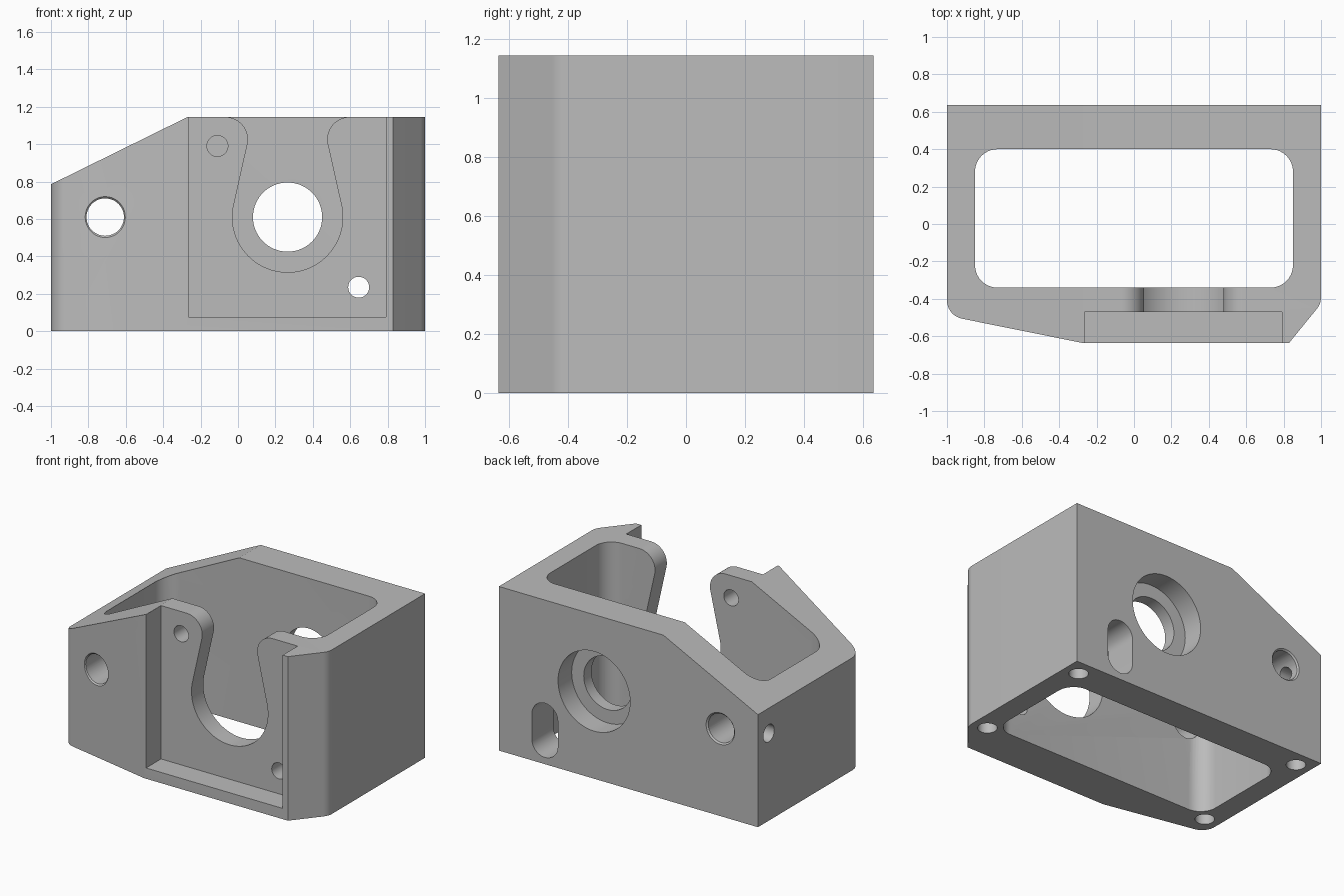
import bpy, bmesh
from math import sin, cos, tan, radians, atan2, pi
from mathutils import Vector

if "Cube" in bpy.data.objects:
    bpy.data.objects.remove(bpy.data.objects["Cube"], do_unlink=True)

HEIGHT = 1.145
BACK = 0.635

grey = bpy.data.materials.new("plain_grey")
grey.use_nodes = True
GREY = (0.5, 0.5, 0.5, 1)
grey.diffuse_color = GREY
grey.node_tree.nodes["Principled BSDF"].inputs["Base Color"].default_value = GREY


def arc(cx, cy, r, a0, a1, n=24):
    """Points along an arc, angles in degrees."""
    angles = [radians(a0 + (a1 - a0) * i / n) for i in range(n + 1)]
    return [(cx + r * cos(a), cy + r * sin(a)) for a in angles]


def circle(cx, cy, r, n=48):
    return arc(cx, cy, r, 0, 360, n)[:-1]


def rounded(corners, n=10):
    """Polygon from (x, y, radius) corners with filleted corners."""
    pts = []
    for i, (x, y, r) in enumerate(corners):
        p = Vector((x, y))
        if not r:
            pts.append((x, y))
            continue
        a = (Vector(corners[i - 1][:2]) - p).normalized()
        b = (Vector(corners[(i + 1) % len(corners)][:2]) - p).normalized()
        half = a.angle(b) / 2
        centre = p + (a + b).normalized() * r / sin(half)
        start = p + a * r / tan(half) - centre
        end = p + b * r / tan(half) - centre
        a0 = atan2(start.y, start.x)
        sweep = (atan2(end.y, end.x) - a0 + pi) % (2 * pi) - pi
        for k in range(n + 1):
            t = a0 + sweep * k / n
            pts.append((centre.x + r * cos(t), centre.y + r * sin(t)))
    return pts


def finish(name, bm):
    bmesh.ops.recalc_face_normals(bm, faces=bm.faces)
    mesh = bpy.data.meshes.new(name)
    bm.to_mesh(mesh)
    bm.free()
    mesh.materials.append(grey)
    obj = bpy.data.objects.new(name, mesh)
    bpy.context.collection.objects.link(obj)
    return obj


def prism(name, pts, axis, lo, hi):
    """Extrude a 2D profile along an axis from lo to hi."""
    place = {"x": lambda u, v, w: (w, u, v),
             "y": lambda u, v, w: (u, w, v),
             "z": lambda u, v, w: (u, v, w)}[axis]
    bm = bmesh.new()
    face = bm.faces.new([bm.verts.new(place(u, v, lo)) for u, v in pts])
    new = bmesh.ops.extrude_face_region(bm, geom=[face])["geom"]
    bmesh.ops.translate(bm, vec=Vector(place(0, 0, hi - lo)),
                        verts=[g for g in new if isinstance(g, bmesh.types.BMVert)])
    return finish(name, bm)


def countersink(name, location, normal):
    """Shallow cone that softens the rim of a bolt hole."""
    bm = bmesh.new()
    bmesh.ops.create_cone(bm, cap_ends=True, segments=48,
                          radius1=0.09, radius2=0.13, depth=0.04)
    obj = finish(name, bm)
    obj.rotation_mode = "QUATERNION"
    obj.rotation_quaternion = Vector((0, 0, 1)).rotation_difference(Vector(normal))
    obj.location = location
    return obj


# Outer block with angled front corners
body = prism("housing_body", rounded([
    (-1, BACK, 0), (1, BACK, 0), (1, -0.426, 0.1), (0.83, -BACK, 0),
    (-0.28, -BACK, 0), (-1, -0.49, 0.1)]), "z", 0, HEIGHT)

cutters = []


def cut(*args):
    cutters.append(prism(*args))


# Sloped top corner, inner cavity and front recess
cut("slope_cutter", [(-1.1, 0.736), (-0.27, HEIGHT), (-0.1, 1.229), (-1.1, 1.4)],
    "y", -1, 1)
cut("cavity_cutter", rounded([(-0.85, -0.34, 0.12), (0.85, -0.34, 0.12),
                              (0.85, 0.4, 0.12), (-0.85, 0.4, 0.12)]), "z", -0.1, 1.3)
cut("recess_cutter", [(-0.265, 0.075), (0.79, 0.075), (0.79, 1.3), (-0.265, 1.3)],
    "y", -0.8, -0.47)

# Keyhole notch in the front wall, symmetrical about the bore
BORE_X, BORE_Z = 0.265, 0.61
shoulder = [(-0.067, 1.3)] + arc(-0.067, HEIGHT - 0.12, 0.12, 90, -11, 14)
mirrored = [(2 * BORE_X - x, z) for x, z in reversed(shoulder)]
cut("notch_cutter", shoulder + arc(BORE_X, BORE_Z, 0.295, 169, 371, 48) + mirrored,
    "y", -0.55, -0.25)

# Stepped bore in the back wall
cut("bore_cutter", circle(BORE_X, BORE_Z, 0.185, 64), "y", 0.3, 0.8)
cut("counterbore_cutter", circle(BORE_X, BORE_Z, 0.278, 64), "y", BACK - 0.15, 0.8)

# Slot in the back wall
cut("slot_cutter", arc(0.645, 0.325, 0.1, 0, 180) + arc(0.645, 0.147, 0.1, 180, 360),
    "y", 0.3, 0.8)

# Small screw holes in the front wall
for x, z in ((-0.11, 0.99), (0.645, 0.235)):
    cut("screw_hole_cutter", circle(x, z, 0.056, 32), "y", -0.55, -0.25)

# Through bolt hole with softened rims, and its side set screw hole
cut("bolt_hole_cutter", circle(-0.71, BORE_Z, 0.1), "y", -1, 1)
cutters.append(countersink("back_rim_cutter", (-0.71, BACK, BORE_Z), (0, 1, 0)))
cutters.append(countersink("front_rim_cutter", (-0.71, -0.549, BORE_Z), (-0.197, -0.98, 0)))
cut("set_screw_cutter", circle(0.515, BORE_Z, 0.06, 32), "x", -1.2, -0.72)

# Four blind mounting holes underneath
for x in (-0.89, 0.89):
    for y in (-0.37, 0.52):
        cut("mounting_hole_cutter", circle(x, y, 0.062, 32), "z", -0.1, 0.4)

# Cut everything from the block, then drop the cutters
bpy.ops.object.select_all(action="DESELECT")
bpy.context.view_layer.objects.active = body
body.select_set(True)
for cutter in cutters:
    cutter.hide_render = True
    mod = body.modifiers.new(cutter.name, "BOOLEAN")
    mod.operation = "DIFFERENCE"
    mod.solver = "EXACT"
    mod.object = cutter
    bpy.ops.object.modifier_apply(modifier=mod.name)
for cutter in cutters:
    bpy.data.objects.remove(cutter, do_unlink=True)
bpy.ops.object.shade_smooth_by_angle(angle=radians(25))
